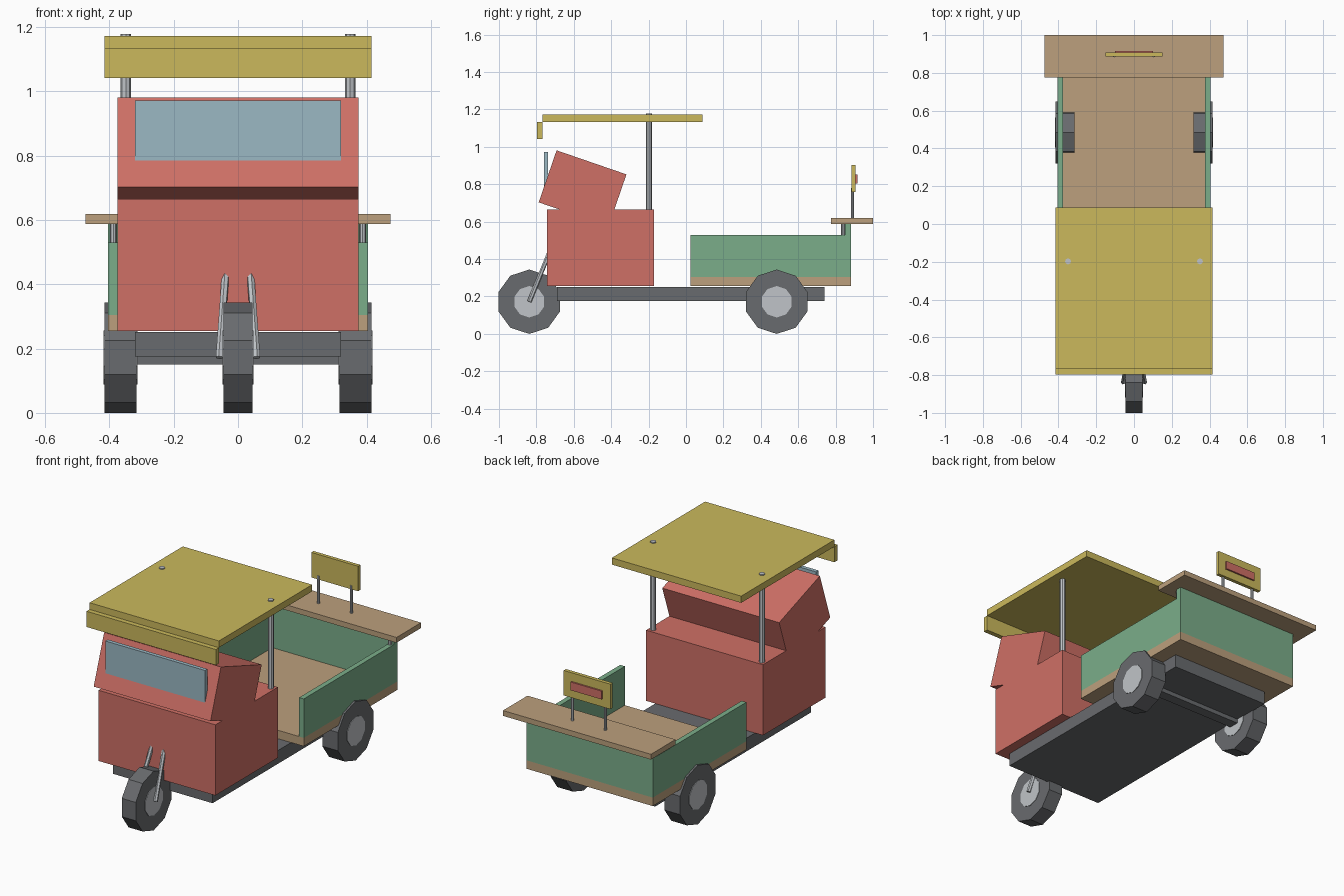
import bpy, math
from mathutils import Vector

if "Cube" in bpy.data.objects:
    bpy.data.objects.remove(bpy.data.objects["Cube"])


def srgb(r, g, b):
    f = lambda c: c / 12.92 if c <= 0.04045 else ((c + 0.055) / 1.055) ** 2.4
    return (f(r / 255), f(g / 255), f(b / 255), 1)


def material(name, *rgb):
    m = bpy.data.materials.new(name)
    m.diffuse_color = srgb(*rgb)
    m.use_nodes = True
    m.node_tree.nodes["Principled BSDF"].inputs["Base Color"].default_value = m.diffuse_color
    return m


RED = material("red paint", 207, 112, 102)
YELLOW = material("yellow paint", 203, 185, 92)
GREEN = material("green paint", 123, 174, 138)
WOOD = material("tan wood", 188, 160, 125)
DARK = material("dark grey", 105, 107, 110)
METAL = material("light metal", 192, 196, 200)
GLASS = material("pale blue glass", 155, 184, 196)


def finish(name, mat):
    ob = bpy.context.object
    ob.name = name
    ob.data.materials.append(mat)
    return ob


def box(name, mat, x, y, z):
    """Box from (min, max) ranges."""
    lo, hi = Vector((x[0], y[0], z[0])), Vector((x[1], y[1], z[1]))
    bpy.ops.mesh.primitive_cube_add(size=1, location=(lo + hi) / 2)
    ob = bpy.context.object
    ob.scale = hi - lo
    return finish(name, mat)


def rod(name, mat, a, b, r, sides=8):
    """Prism between two points."""
    a, b = Vector(a), Vector(b)
    bpy.ops.mesh.primitive_cylinder_add(vertices=sides, radius=r, depth=(b - a).length,
                                        location=(a + b) / 2)
    bpy.context.object.rotation_euler = (b - a).to_track_quat('Z', 'Y').to_euler()
    return finish(name, mat)


def wheel(name, x, y, width):
    """Ten-sided tyre with a slightly proud hub, a corner pointing down."""
    for part, mat, r, w in (("tyre", DARK, 0.172, width), ("hub", METAL, 0.084, width + 0.006)):
        bpy.ops.mesh.primitive_cylinder_add(vertices=10, radius=r, depth=w,
                                            location=(x, y, 0.172),
                                            rotation=(0, math.pi / 2, 0))
        # turn the corner onto the vertical axis
        ob = finish(f"{name}_{part}", mat)
        ob.data.update()
        vs = ob.data.vertices
        top = max(abs(v.co.x) for v in vs)
        if top < r * 0.999:
            for v in vs:
                c, s = math.cos(math.pi / 10), math.sin(math.pi / 10)
                v.co.x, v.co.y = c * v.co.x - s * v.co.y, s * v.co.x + c * v.co.y


# Chassis and rear axle
box("chassis", DARK, (-0.32, 0.32), (-0.69, 0.74), (0.175, 0.252))
box("rear_axle", DARK, (-0.32, 0.32), (0.455, 0.515), (0.15, 0.19))

# Wheels
wheel("front_wheel", 0, -0.838, 0.09)
for s, side in ((-1, "left"), (1, "right")):
    wheel(f"rear_wheel_{side}", s * 0.366, 0.485, 0.1)

# Cab: lower body and tilted upper body
box("cab_lower", RED, (-0.375, 0.375), (-0.743, -0.17), (0.255, 0.665))
upper = box("cab_upper", RED, (-0.375, 0.375), (-0.1975, 0.1975), (-0.147, 0.147))
upper.location = (0, -0.553, 0.778)
upper.rotation_euler = (math.radians(-19), 0, 0)
box("windscreen", GLASS, (-0.32, 0.32), (-0.7595, -0.737), (0.765, 0.972))

# Roof, visor and poles
box("roof", YELLOW, (-0.415, 0.415), (-0.768, 0.087), (1.133, 1.172))
box("visor", YELLOW, (-0.415, 0.415), (-0.796, -0.768), (1.042, 1.133))
for s, side in ((-1, "left"), (1, "right")):
    rod(f"roof_pole_{side}", METAL, (s * 0.349, -0.198, 0.6), (s * 0.349, -0.198, 1.178), 0.016)
    rod(f"fork_{side}", METAL, (s * 0.058, -0.838, 0.172), (s * 0.037, -0.722, 0.455), 0.012, 6)

# Cargo bed
box("bed_floor", WOOD, (-0.405, 0.405), (0.025, 0.883), (0.255, 0.304))
box("tailgate", GREEN, (-0.405, 0.405), (0.85, 0.883), (0.304, 0.588))
for s, side in ((-1, "left"), (1, "right")):
    xs = sorted((s * 0.375, s * 0.405))
    box(f"bed_side_{side}", GREEN, xs, (0.025, 0.85), (0.304, 0.53))
    rod(f"shelf_post_{side}", METAL, (s * 0.388, 0.84, 0.52), (s * 0.388, 0.84, 0.59), 0.01)

# Rear shelf and sign board
box("shelf", WOOD, (-0.475, 0.475), (0.775, 1.0), (0.588, 0.619))
for s, side in ((-1, "left"), (1, "right")):
    rod(f"sign_post_{side}", METAL, (s * 0.105, 0.89, 0.61), (s * 0.105, 0.89, 0.78), 0.008)
box("sign_board", YELLOW, (-0.15, 0.15), (0.886, 0.907), (0.758, 0.903))
box("sign_plate", RED, (-0.1, 0.1), (0.907, 0.9165), (0.805, 0.853))
